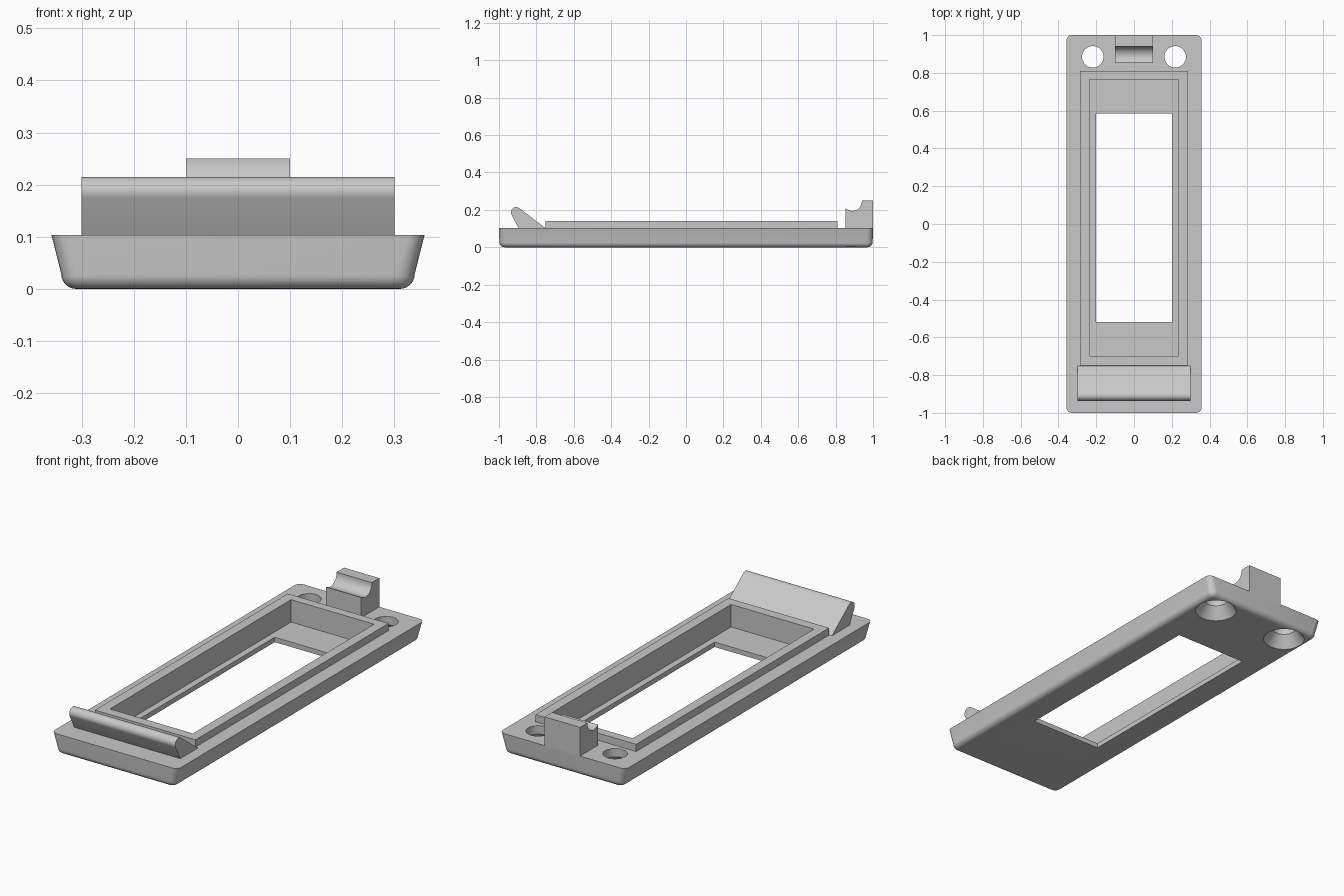
import bpy
import bmesh
from math import sin, cos, pi, radians

if "Cube" in bpy.data.objects:
    bpy.data.objects.remove(bpy.data.objects["Cube"], do_unlink=True)

grey = bpy.data.materials.new("plain grey")
grey.diffuse_color = (0.58, 0.58, 0.58, 1)
grey.use_nodes = True
grey.node_tree.nodes["Principled BSDF"].inputs["Base Color"].default_value = grey.diffuse_color


def loft(name, rings):
    """Closed solid through a list of equal-length point rings."""
    bm = bmesh.new()
    loops = [[bm.verts.new(p) for p in ring] for ring in rings]
    n = len(loops[0])
    for a, b in zip(loops, loops[1:]):
        for i in range(n):
            j = (i + 1) % n
            bm.faces.new((a[i], a[j], b[j], b[i]))
    bm.faces.new(loops[0][::-1])
    bm.faces.new(loops[-1])
    bmesh.ops.recalc_face_normals(bm, faces=bm.faces)
    mesh = bpy.data.meshes.new(name)
    bm.to_mesh(mesh)
    bm.free()
    mesh.materials.append(grey)
    obj = bpy.data.objects.new(name, mesh)
    bpy.context.collection.objects.link(obj)
    return obj


def box(name, hx, y0, y1, z0, z1):
    return loft(name, [[(-hx, y0, z), (hx, y0, z), (hx, y1, z), (-hx, y1, z)] for z in (z0, z1)])


def extrude_x(name, hx, profile):
    """Extrude a (y, z) side profile across the width."""
    return loft(name, [[(x, y, z) for y, z in profile] for x in (-hx, hx)])


def arc(cy, cz, r, start, end, steps):
    angles = [radians(start + (end - start) * i / steps) for i in range(steps + 1)]
    return [(cy + r * cos(a), cz + r * sin(a)) for a in angles]


def rounded_rect(hx, hy, r, z):
    pts = []
    for k, (sx, sy) in enumerate(((1, 1), (-1, 1), (-1, -1), (1, -1))):
        pts += [(x, y, z) for x, y in arc(sx * (hx - r), sy * (hy - r), r, 90 * k, 90 * k + 90, 6)]
    return pts


def revolve(name, x, y, profile, steps=48):
    return loft(name, [[(x + r * cos(2 * pi * i / steps), y + r * sin(2 * pi * i / steps), z)
                        for i in range(steps)] for r, z in profile])


def cut(obj, cutters):
    for c in cutters:
        c.hide_render = True
        mod = obj.modifiers.new("cut", "BOOLEAN")
        mod.operation = "DIFFERENCE"
        mod.solver = "EXACT"
        mod.object = c
    graph = bpy.context.evaluated_depsgraph_get()
    mesh = bpy.data.meshes.new_from_object(obj.evaluated_get(graph))
    obj.modifiers.clear()
    obj.data = mesh


TOP = 0.103
FILLET = 0.028

# Base plate: flared long sides, upright ends, rounded bottom edge
rings = []
for i in range(8):
    a = radians(90 * i / 7)
    inset = FILLET * (1 - sin(a))
    rings.append(rounded_rect(0.339 - inset, 0.998 - inset, 0.036 - inset, FILLET * (1 - cos(a))))
rings.append(rounded_rect(0.358, 1.0, 0.03, TOP))
base = loft("base_plate", rings)

# Raised rim around the pocket
rim = box("pocket_rim", 0.285, -0.75, 0.81, TOP, 0.14)

# Pocket, window and countersunk screw holes
pocket = box("pocket_cutter", 0.235, -0.70, 0.765, 0.025, 0.3)
window = box("window_cutter", 0.202, -0.52, 0.585, -0.1, 0.2)
holes = [revolve("screw_hole_cutter", x, 0.885,
                 [(0.107, -0.01), (0.057, 0.06), (0.057, 0.2)]) for x in (-0.218, 0.218)]
cut(base, [pocket, window] + holes)
cut(rim, [pocket])
for c in [pocket, window] + holes:
    bpy.data.objects.remove(c, do_unlink=True)

# Leaning front lip with a rounded tip
lip = extrude_x("front_lip", 0.3,
                [(-0.895, TOP), (-0.752, TOP)] + arc(-0.908, 0.187, 0.028, 52, 205, 14))

# Rear catch post with a rounded groove
post = extrude_x("rear_catch", 0.1,
                 [(1.0, TOP), (1.0, 0.25), (0.94, 0.25)]
                 + arc(0.89, 0.245, 0.05, 0, -130, 16)
                 + [(0.853, 0.207), (0.853, TOP)])

# Smooth the rounded surfaces and keep the hard edges
bpy.ops.object.select_all(action="DESELECT")
for obj in (base, rim, lip, post):
    obj.select_set(True)
bpy.context.view_layer.objects.active = base
bpy.ops.object.shade_smooth_by_angle(angle=radians(25))
